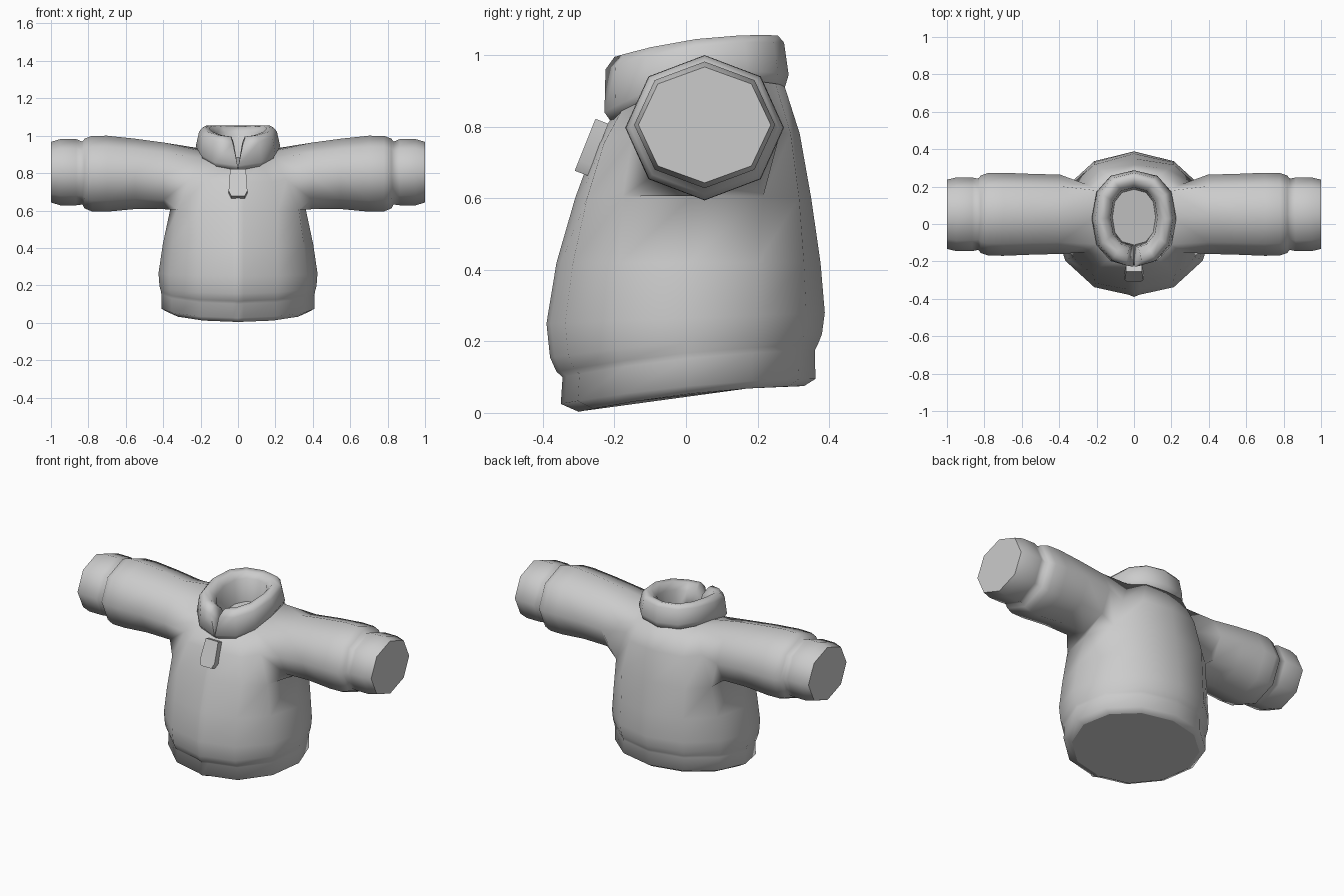
import bpy
import bmesh
import math
from mathutils import Vector

cube = bpy.data.objects.get("Cube")
if cube:
    bpy.data.objects.remove(cube, do_unlink=True)

fabric = bpy.data.materials.new("light_grey_fabric")
fabric.use_nodes = True
grey = (0.6, 0.6, 0.6, 1)
fabric.diffuse_color = grey
fabric.node_tree.nodes["Principled BSDF"].inputs["Base Color"].default_value = grey


def add_rows(bm, rows):
    return [[bm.verts.new(p) for p in row] for row in rows]


def skin(bm, grid, wrap_rows=True, wrap_loops=False):
    """Join neighbouring rows of vertices with quads."""
    n, m = len(grid), len(grid[0])
    for i in range(n if wrap_loops else n - 1):
        a, b = grid[i], grid[(i + 1) % n]
        for j in range(m if wrap_rows else m - 1):
            k = (j + 1) % m
            bm.faces.new((a[j], a[k], b[k], b[j]))


def cap(bm, loop):
    """Close a loop with a flat face whose rim stays sharp."""
    for edge in bm.faces.new(loop).edges:
        edge.smooth = False


def finish(name, bm, smooth):
    bmesh.ops.recalc_face_normals(bm, faces=bm.faces)
    mesh = bpy.data.meshes.new(name)
    bm.to_mesh(mesh)
    bm.free()
    mesh.materials.append(fabric)
    obj = bpy.data.objects.new(name, mesh)
    bpy.context.collection.objects.link(obj)
    bpy.ops.object.select_all(action='DESELECT')
    obj.select_set(True)
    bpy.context.view_layer.objects.active = obj
    bpy.ops.object.shade_smooth_by_angle(angle=math.radians(smooth))


def power(v, e):
    return math.copysign(abs(v) ** e, v)


def tilted_ring(z_front, z_back, y_front, y_back, width, square, arch, front_points):
    """Twelve-sided oval sloping front to back; the front corner is replaced."""
    mid, half = (y_front + y_back) / 2, (y_back - y_front) / 2
    pts = []
    for i in range(1, 12):
        a = math.radians(-90 + 30 * i)
        pts.append((width * power(math.cos(a), square),
                    mid + half * power(math.sin(a), square)))
    ring = []
    for x, y in pts + front_points:
        t = (y - mid) / half
        z = z_front + (z_back - z_front) * (t + 1) / 2 + arch * (1 - t * t)
        ring.append(Vector((x, y, z)))
    return ring


# Torso with hem band and a raised front seam:
# front and back height, front and back depth, half width, squareness, arch
torso = [
    (0.003, 0.075, -0.30, 0.33, 0.37, 1, 0.015),
    (0.025, 0.095, -0.35, 0.362, 0.41, 1, 0.015),
    (0.10, 0.175, -0.345, 0.36, 0.41, 1, 0.015),
    (0.115, 0.19, -0.362, 0.368, 0.412, 1, 0.015),
    (0.155, 0.22, -0.38, 0.38, 0.42, 1, 0.01),
    (0.25, 0.28, -0.39, 0.388, 0.425, 1, 0),
    (0.42, 0.42, -0.362, 0.376, 0.402, 0.93, 0),
    (0.60, 0.60, -0.31, 0.35, 0.362, 0.75, 0.008),
    (0.75, 0.78, -0.255, 0.318, 0.285, 0.65, 0.015),
    (0.83, 0.915, -0.205, 0.275, 0.212, 0.75, 0.05),
    (0.84, 0.885, -0.12, 0.195, 0.12, 0.9, 0),
]
bm = bmesh.new()
body = add_rows(bm, [tilted_ring(*r, [(-0.03, r[2] + 0.012), (0, r[2]), (0.03, r[2] + 0.012)])
                     for r in torso])
skin(bm, body)
cap(bm, body[0])
cap(bm, body[-1])

# Sleeves with gathered cuffs: x, centre z, half depth, half height
sleeve = [
    (0.395, 0.785, 0.212, 0.178),
    (0.55, 0.796, 0.216, 0.188),
    (0.70, 0.797, 0.222, 0.203),
    (0.78, 0.797, 0.22, 0.202),
    (0.82, 0.798, 0.207, 0.187),
    (0.832, 0.80, 0.19, 0.168),
    (0.865, 0.805, 0.197, 0.177),
    (0.95, 0.805, 0.197, 0.177),
    (1.0, 0.805, 0.185, 0.162),
]
low, mid, high = body[-4:-1]
for side, back, centre, front in ((1, 3, 2, 1), (-1, 7, 8, 9)):
    # armhole: open the four torso faces at the shoulder, keep their rim
    hub = mid[centre]
    bmesh.ops.delete(bm, geom=list(hub.link_faces), context='FACES_ONLY')
    for edge in list(hub.link_edges):
        bm.edges.remove(edge)
    bm.verts.remove(hub)
    rim = [mid[back], high[back], high[centre], high[front],
           mid[front], low[front], low[centre], low[back]]
    rows = []
    for x, z, ry, rz in sleeve:
        angles = [math.radians(45 * i) for i in range(8)]
        rows.append([Vector((side * x, 0.052 + ry * math.cos(a), z + rz * math.sin(a)))
                     for a in angles])
    arm = [rim] + add_rows(bm, rows)
    skin(bm, arm)
    cap(bm, arm[-1])
finish("jacket_body", bm, 120)

# Stand-up collar, open in a V at the front; last value is the half gap
collar = [
    (0.815, 0.905, -0.21, 0.275, 0.207, 0.85, 0.05, 0.001),
    (0.84, 0.945, -0.228, 0.287, 0.226, 0.85, 0.05, 0.002),
    (0.96, 1.035, -0.225, 0.274, 0.208, 0.85, 0.025, 0.027),
    (0.995, 1.055, -0.20, 0.257, 0.188, 0.85, 0.02, 0.04),
    (0.995, 1.048, -0.165, 0.225, 0.155, 0.85, 0.02, 0.035),
    (0.96, 1.02, -0.125, 0.195, 0.125, 0.85, 0.015, 0.022),
    (0.83, 0.88, -0.11, 0.185, 0.115, 0.85, 0, 0.001),
]
rows = []
for *ring, gap in collar:
    pts = tilted_ring(*ring, [(-gap, ring[2]), (gap, ring[2])])
    rows.append(pts[-1:] + pts[:-1])
bm = bmesh.new()
grid = add_rows(bm, rows)
skin(bm, grid, wrap_rows=False, wrap_loops=True)
for end in (0, -1):
    bm.faces.new([row[end] for row in grid])
finish("collar", bm, 100)

# Tapered zip pull hanging at the collar
top, down = Vector((0, -0.253, 0.822)), Vector((0, -0.058, -0.145))
inward = Vector((0, 0.036, -0.014))
outline = [(0.042, 0), (0.05, 0.8), (0.035, 1)]
outline += [(-x, t) for x, t in reversed(outline)]
face = [top + down * t + Vector((x, 0, 0)) for x, t in outline]
bm = bmesh.new()
grid = add_rows(bm, [face, [p + inward for p in face]])
skin(bm, grid)
cap(bm, grid[0])
cap(bm, grid[1])
finish("zip_pull", bm, 30)
